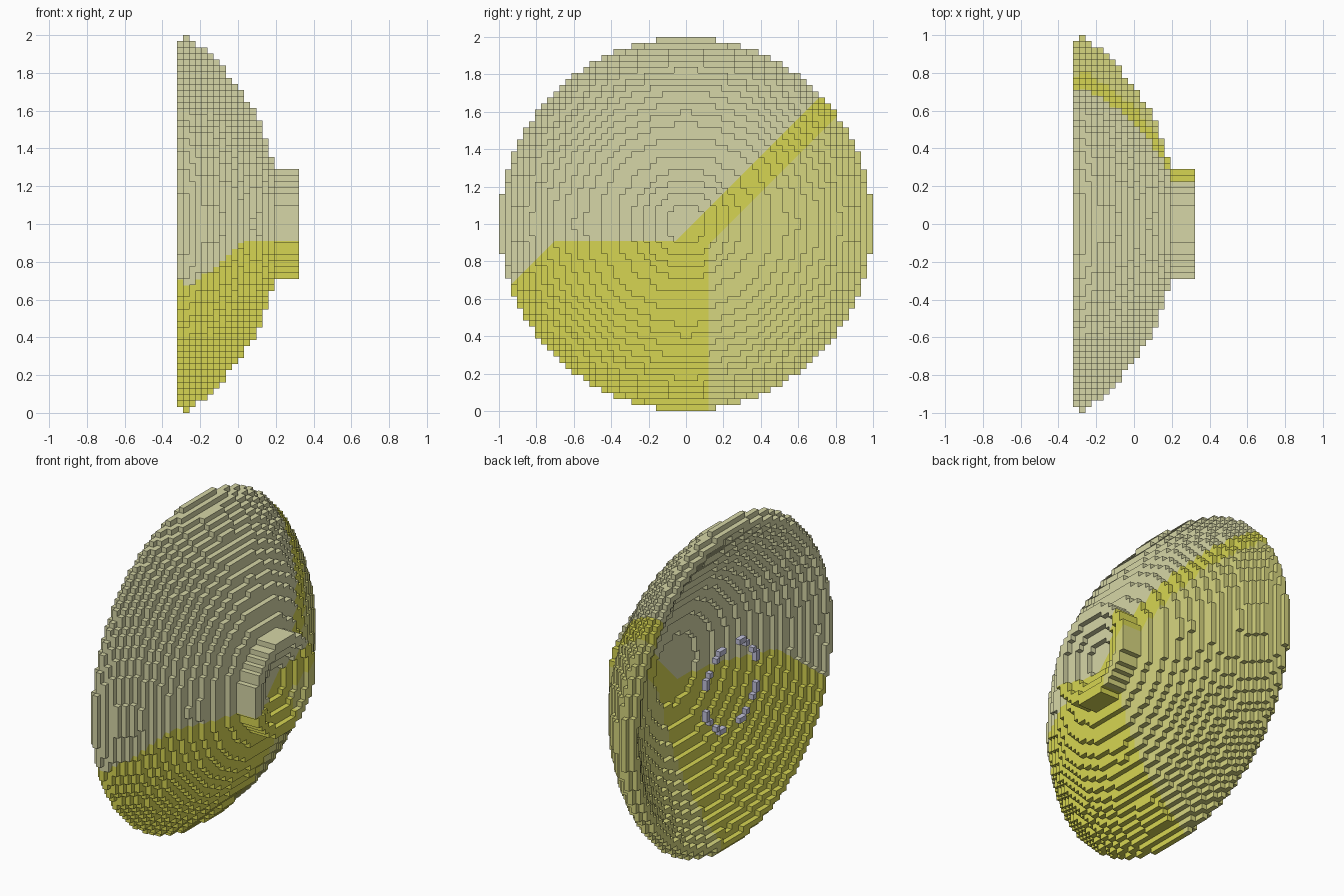
import bpy, bmesh, math
from mathutils import Vector

if "Cube" in bpy.data.objects:
    bpy.data.objects.remove(bpy.data.objects["Cube"], do_unlink=True)

HALF = 31                # dish radius in cells
CELL = 1.0 / HALF        # cell size
LAYERS = 20              # cells along x


def material(name, rgb):
    m = bpy.data.materials.new(name)
    m.use_nodes = True
    m.diffuse_color = (*rgb, 1)
    bsdf = next(n for n in m.node_tree.nodes if n.type == 'BSDF_PRINCIPLED')
    bsdf.inputs["Base Color"].default_value = (*rgb, 1)
    return m


GREY = material("warm_grey", (0.675, 0.675, 0.385))
YELLOW = material("mustard_yellow", (0.675, 0.665, 0.085))
KHAKI = material("khaki", (0.675, 0.670, 0.215))
LAVENDER = material("lavender_grey", (0.540, 0.540, 0.710))

# Paint boundaries as planes (point, normal), all running along x
CUTS = [((0, 0, 0.91), (0, 0, 1)), ((0, 0.12, 0), (0, 1, 0)),
        ((0, 0, 0.77), (0, -1, 1)), ((0, 0, 0.965), (0, -1, 1)),
        ((0, 0, 1.61), (0, -1, 1))]


def paint_index(y, z):
    """0 grey, 1 yellow, 2 khaki"""
    if y > 0.12 and z < y + 0.77:
        return 2
    if z < y + 1.61 and z < max(0.91, y + 0.965):
        return 1
    return 0


def disc_cells(layer, r_in, r_out):
    """Cells of one layer whose centres lie between two radii."""
    return {(layer, j, k)
            for j in range(-HALF, HALF) for k in range(-HALF, HALF)
            if r_in <= math.hypot(j + 0.5, k + 0.5) < r_out}


def build(name, cells, mats, painted):
    """Turn a set of cells into a mesh of their exposed faces."""
    bm = bmesh.new()
    verts = {}

    def vert(p):
        if p not in verts:
            verts[p] = bm.verts.new(((p[0] - LAYERS / 2) * CELL, p[1] * CELL,
                                     (p[2] + HALF) * CELL))
        return verts[p]

    for c in cells:
        for axis in range(3):
            u, v = (axis + 1) % 3, (axis + 2) % 3
            for side in (0, 1):
                near = list(c)
                near[axis] += 1 if side else -1
                if tuple(near) in cells:
                    continue
                corners = []
                for du, dv in ((0, 0), (1, 0), (1, 1), (0, 1)):
                    p = list(c)
                    p[axis] += side
                    p[u] += du
                    p[v] += dv
                    corners.append(vert(tuple(p)))
                bm.faces.new(corners if side else corners[::-1])

    # Cut crisp paint edges, then colour by position
    if painted:
        for co, no in CUTS:
            bmesh.ops.bisect_plane(bm, geom=bm.verts[:] + bm.edges[:] + bm.faces[:],
                                   plane_co=Vector(co), plane_no=Vector(no).normalized(),
                                   dist=1e-5)
        for f in bm.faces:
            mid = f.calc_center_median()
            f.material_index = paint_index(mid.y, mid.z)

    mesh = bpy.data.meshes.new(name)
    bm.to_mesh(mesh)
    bm.free()
    for m in mats:
        mesh.materials.append(m)
    obj = bpy.data.objects.new(name, mesh)
    bpy.context.collection.objects.link(obj)
    return obj


def layer_x(layer):
    return (layer + 0.5 - LAYERS / 2) * CELL


def outer_radius(layer):
    """Spherical outside of the bowl, in cells, trimmed at the rim."""
    r = HALF * math.sqrt(1.543 - (layer_x(layer) + 1.008) ** 2)
    return min(r, 29.95 if layer == 0 else 30.9)


def inner_radius(layer):
    """Hollow of the bowl, in cells, thin at the rim and thicker at the middle."""
    return HALF * math.sqrt(max(0, 0.855 - 2.09 * (layer_x(layer) - layer_x(0))))


PAINT = [GREY, YELLOW, KHAKI]

# Hollow bowl
dish = set()
for i in range(16):
    dish |= disc_cells(i, inner_radius(i), outer_radius(i))
build("dish", dish, PAINT, True)

# Hub on the convex side with a stepped recess in its end
hub = set()
for layer, recess in ((16, 0), (17, 3.3), (18, 5.3), (19, 7.3)):
    hub |= disc_cells(layer, recess, 9.0)
build("hub", hub, PAINT, True)

# Broken ring floating at the mouth of the bowl
build("feed_ring", disc_cells(0, 7.85, 8.3), [LAVENDER], False)
